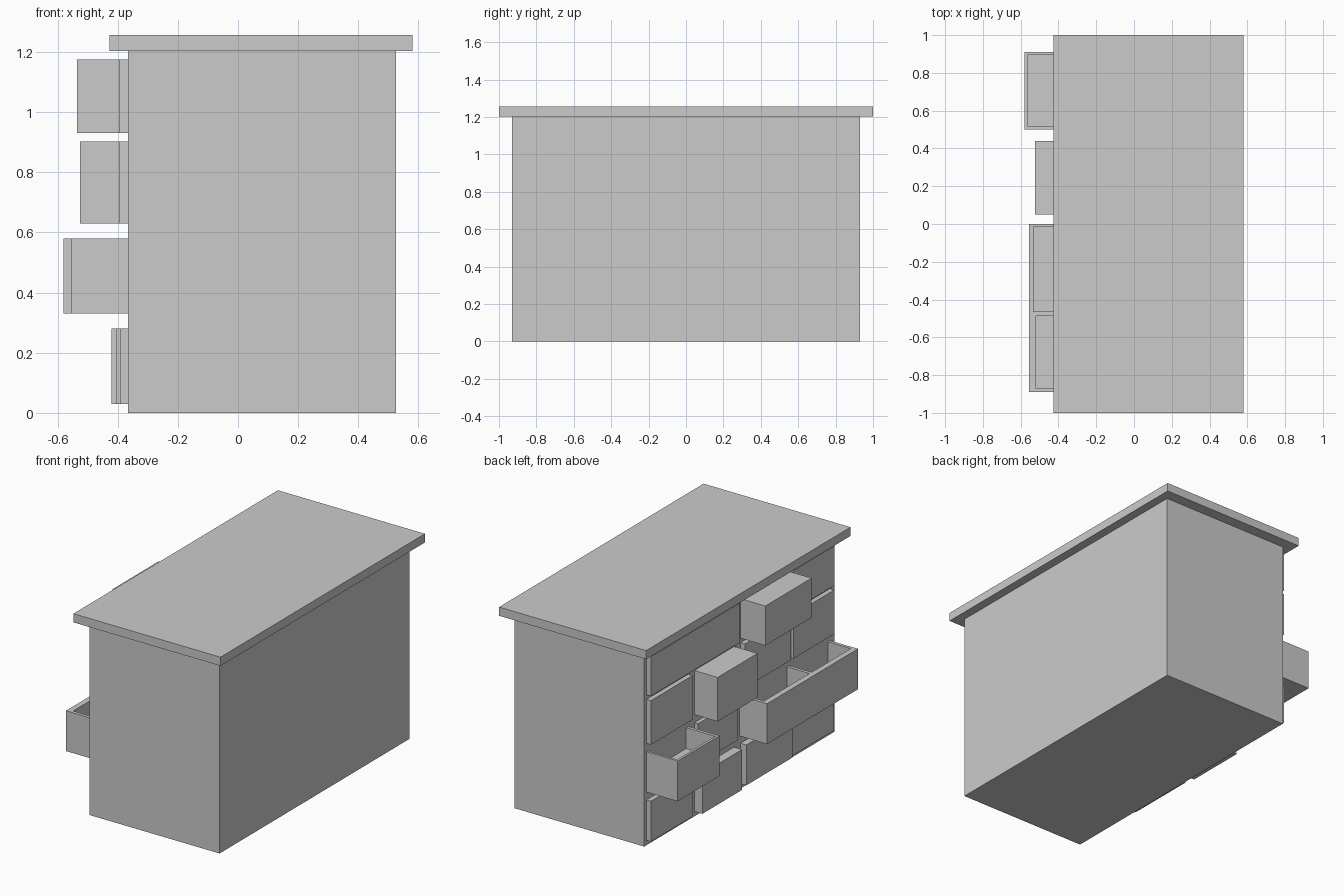
import bpy
import bmesh

if "Cube" in bpy.data.objects:
    bpy.data.objects.remove(bpy.data.objects["Cube"])

BODY_FRONT = -0.365


def prism(name, outline, z0, z1):
    """Extrude a flat outline from z0 up to z1."""
    bm = bmesh.new()
    face = bm.faces.new([bm.verts.new((x, y, z0)) for x, y in outline])
    ext = bmesh.ops.extrude_face_region(bm, geom=[face])
    for v in ext["geom"]:
        if isinstance(v, bmesh.types.BMVert):
            v.co.z = z1
    bmesh.ops.recalc_face_normals(bm, faces=bm.faces)
    mesh = bpy.data.meshes.new(name)
    bm.to_mesh(mesh)
    bm.free()
    obj = bpy.data.objects.new(name, mesh)
    bpy.context.collection.objects.link(obj)
    return obj


def box(name, x0, x1, y0, y1, z0, z1):
    return prism(name, [(x0, y0), (x1, y0), (x1, y1), (x0, y1)], z0, z1)


def open_drawer(name, x, y0, y1, z0, z1, front, compartments, depth=0.13):
    """Pulled-out drawer: solid base plus a comb-shaped wall outline."""
    box(name + "_base", x, BODY_FRONT, y0, y1, z0, z1 - depth)
    outline = [(x, y0), (BODY_FRONT, y0)]
    for a, b in compartments:
        outline += [(BODY_FRONT, a), (x + front, a), (x + front, b), (BODY_FRONT, b)]
    outline += [(BODY_FRONT, y1), (x, y1)]
    prism(name + "_walls", outline, z1 - depth, z1)


# Carcass and overhanging top
box("cabinet_body", BODY_FRONT, 0.525, -0.93, 0.93, 0, 1.203)
box("counter_top", -0.427, 0.58, -1, 1, 1.203, 1.257)

# Drawer grid
rows = [(0.03, 0.28), (0.33, 0.58), (0.63, 0.903), (0.93, 1.175)]
cols = {"a": (0.5, 0.907), "b": (0.05, 0.44), "c": (-0.465, -0.012),
        "d": (-0.887, -0.487), "ab": (0.035, 0.907)}

# Front positions of the solid drawers, row by row from the bottom
fronts = [
    {"a": -0.395, "b": -0.42, "c": -0.405, "d": -0.395 + 0.025 * 0.2},
    {"b": -0.39},
    {"a": -0.395, "b": -0.525, "c": -0.395, "d": -0.395},
    {"ab": -0.395, "c": -0.535, "d": -0.395},
]
for i, row in enumerate(fronts):
    for col, x in row.items():
        box(f"drawer_row{i + 1}_{col}", x, BODY_FRONT, *cols[col], *rows[i])

# Pulled-out hollow drawers
open_drawer("open_small_drawer", -0.58, 0.5, 0.91, *rows[1], 0.015, [(0.52, 0.895)])
open_drawer("open_wide_drawer", -0.555, -0.89, 0.0, *rows[1], 0.035,
            [(-0.87, -0.487), (-0.467, -0.02)])
